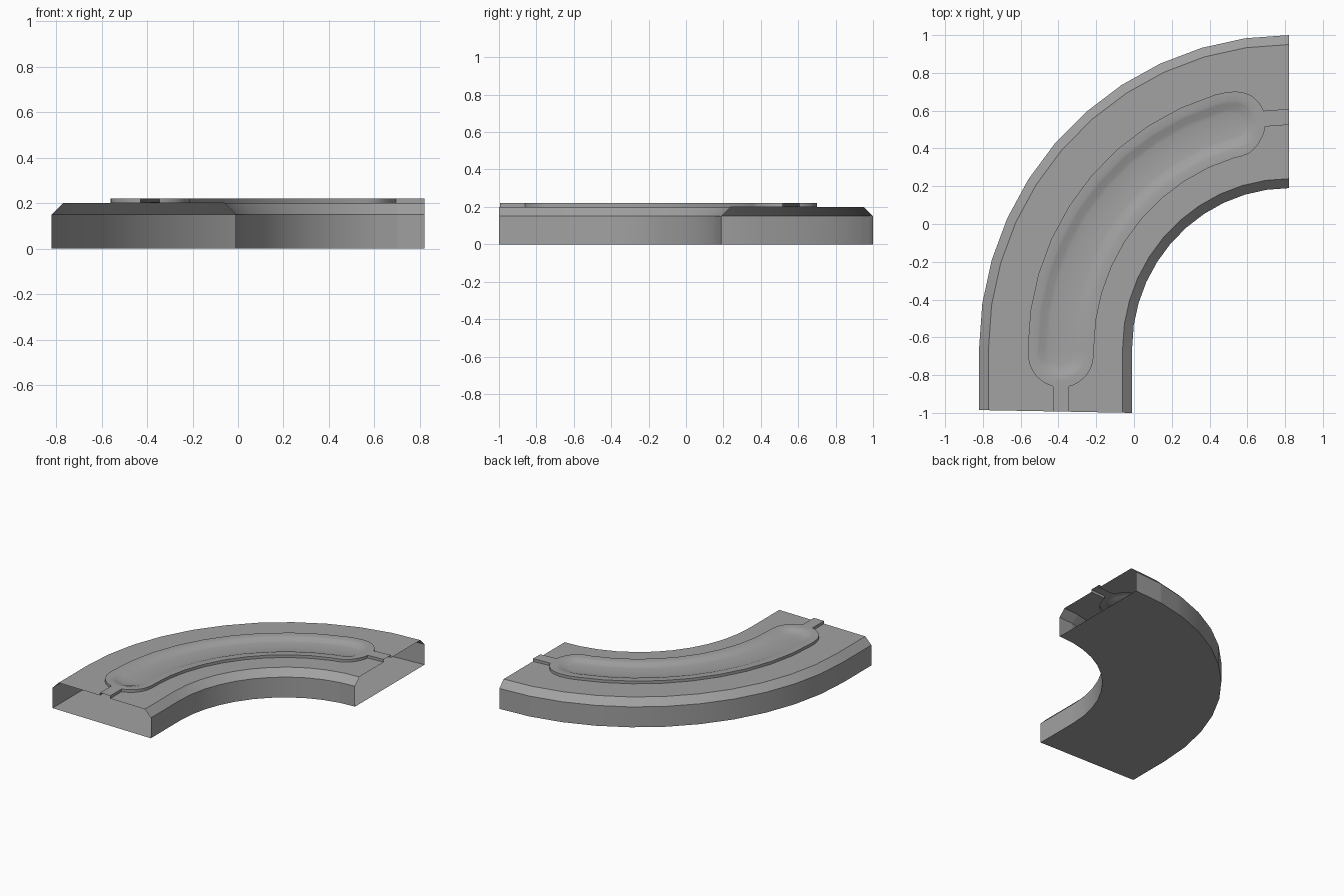
import bpy, bmesh, math
from mathutils import Vector

if "Cube" in bpy.data.objects:
    bpy.data.objects.remove(bpy.data.objects["Cube"], do_unlink=True)

grey = bpy.data.materials.new("stone_grey")
grey.use_nodes = True
colour = (0.36, 0.36, 0.36, 1)
grey.diffuse_color = colour
grey.node_tree.nodes["Principled BSDF"].inputs["Base Color"].default_value = colour

# Path: a short straight followed by a quarter turn, measured along its middle
CX, CY, MID = 0.82, -0.655, 1.207
STRAIGHT, STEPS = 0.33, 11
STEP = MID * math.pi / 2 / STEPS
LENGTH = STRAIGHT + STEP * STEPS


def node(i, r):
    """Point of path joint i at radius r."""
    if i == 0:
        return Vector((CX - r, -1.0 + 0.015 * (r - 0.83) / 0.81, 0))
    a = (i - 1) * math.pi / 2 / STEPS
    return Vector((CX - r * math.cos(a), CY + (r + 0.015 * math.sin(a)) * math.sin(a), 0))


def point(u, r, z):
    """Point at distance u along the path, on the straight facets between joints."""
    if u <= STRAIGHT:
        i, t = 0, u / STRAIGHT
    else:
        s = (u - STRAIGHT) / STEP
        i = min(int(s), STEPS - 1)
        i, t = i + 1, s - i
    p = node(i, r).lerp(node(i + 1, r), t)
    p.z = z
    return p


# Raised pad with rounded ends, narrow necks and a shallow trough
CAP, PAD, NECK = 0.30, 0.175, 0.042
TROUGH = [(0.13, 0.22), (0.115, 0.216), (0.085, 0.204), (0.065, 0.20)]


def section(u):
    """Closed cross-section as (radius, height) pairs, outer side first."""
    d = max(CAP - u, u - (LENGTH - CAP), 0)
    width = max(NECK, math.sqrt(max(0, PAD ** 2 - d ** 2)))
    half = [(0.81 + 0.83 - MID, 0), (1.64 - MID, 0.15), (1.59 - MID, 0.20),
            (width, 0.20), (width, 0.22)]
    for radius, height in TROUGH:
        v = math.sqrt(max(0, radius ** 2 - d ** 2))
        if v == 0:
            # height of the bowl on the centre line
            height = 0.22
            for (r1, z1), (r2, z2) in zip(TROUGH, TROUGH[1:]):
                if r2 <= d <= r1:
                    height = z2 + (z1 - z2) * (d - r2) / (r1 - r2)
        half.append((v, height))
    outer = [(MID + v, z) for v, z in half]
    inner = [(MID - v, z) for v, z in half[3:]]
    inner = [(0.83, 0), (0.83, 0.15), (0.88, 0.20)] + inner
    return outer + inner[::-1]


# Stations along the path: every joint plus extra ones for the rounded ends
stations = {0.0, LENGTH} | {STRAIGHT + STEP * i for i in range(STEPS)}
for d in (0, 0.045, 0.065, 0.085, 0.10, 0.115, 0.13, 0.15, 0.163, 0.17):
    stations |= {CAP - d, LENGTH - CAP + d}

# Hollow curved block, open at both ends
bm = bmesh.new()
rows = [[bm.verts.new(point(u, r, z)) for r, z in section(u)] for u in sorted(stations)]
for a, b in zip(rows, rows[1:]):
    for k in range(len(a)):
        n = (k + 1) % len(a)
        bm.faces.new((a[k], b[k], b[n], a[n]))
bmesh.ops.remove_doubles(bm, verts=bm.verts, dist=1e-5)
bmesh.ops.recalc_face_normals(bm, faces=bm.faces)
if min(bm.faces, key=lambda f: f.calc_center_median().z).normal.z > 0:
    bmesh.ops.reverse_faces(bm, faces=bm.faces)
mesh = bpy.data.meshes.new("curved_block")
bm.to_mesh(mesh)
bm.free()
mesh.materials.append(grey)
block = bpy.data.objects.new("curved_block", mesh)
bpy.context.collection.objects.link(block)
bpy.context.view_layer.objects.active = block
block.select_set(True)
bpy.ops.object.shade_smooth_by_angle(angle=math.radians(30))
